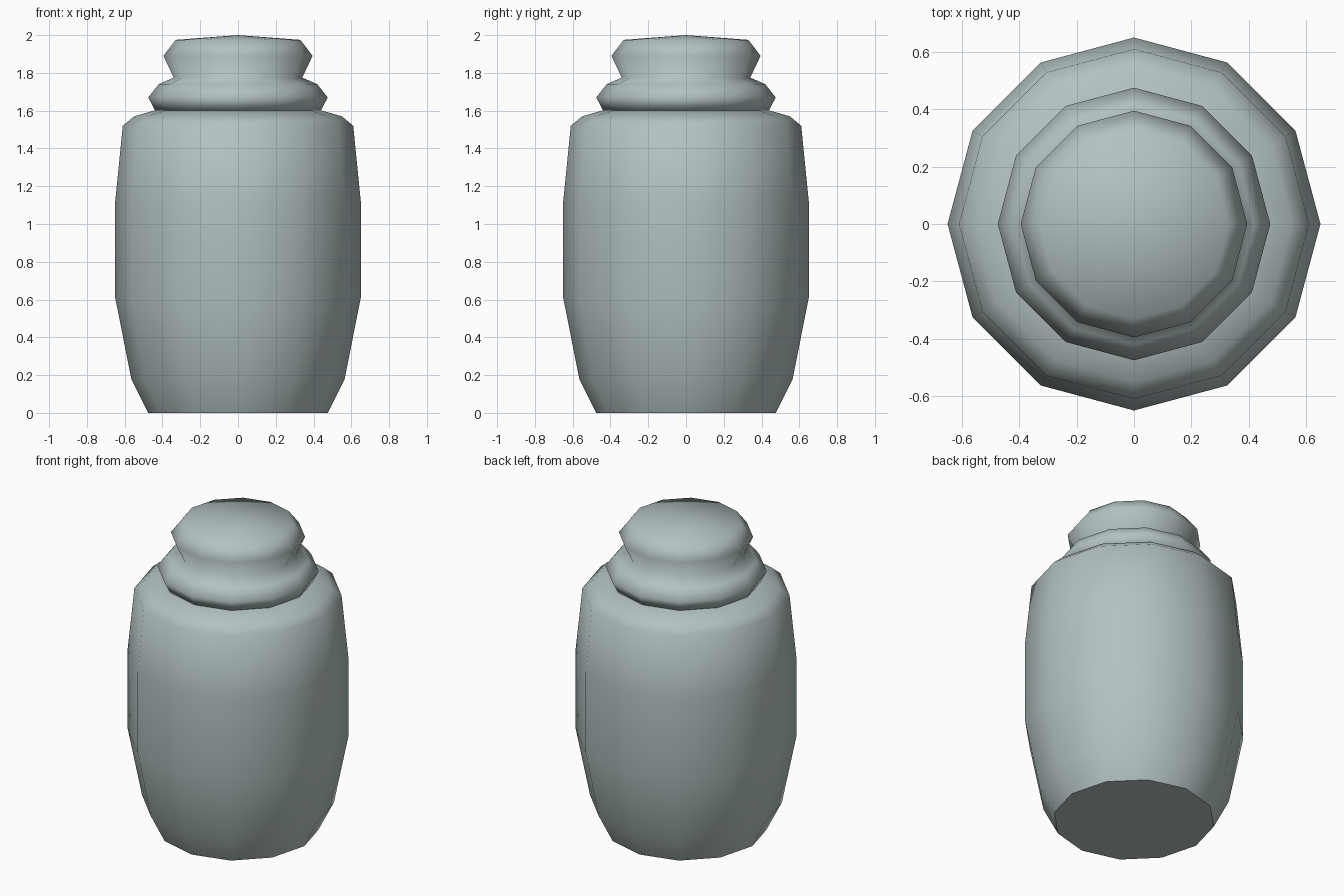
import bpy, bmesh, math

cube = bpy.data.objects.get("Cube")
if cube:
    bpy.data.objects.remove(cube, do_unlink=True)

SIDES = 12

# Single glaze colour
glaze = bpy.data.materials.new("grey green glaze")
glaze.use_nodes = True
COLOUR = (0.45, 0.54, 0.535, 1.0)
glaze.diffuse_color = COLOUR
glaze.node_tree.nodes["Principled BSDF"].inputs["Base Color"].default_value = COLOUR


def lathe(name, profile, apex=None, sharp_angle=180):
    """Turn a (radius, height) profile into a faceted, closed vessel part."""
    bm = bmesh.new()
    rings = []
    for r, z in profile:
        ring = []
        for i in range(SIDES):
            a = math.tau * i / SIDES
            ring.append(bm.verts.new((r * math.cos(a), r * math.sin(a), z)))
        rings.append(ring)
    for low, high in zip(rings, rings[1:]):
        for i in range(SIDES):
            j = (i + 1) % SIDES
            bm.faces.new((low[i], low[j], high[j], high[i]))
    bm.faces.new(rings[0][::-1])
    if apex is None:
        bm.faces.new(rings[-1])
    else:
        tip = bm.verts.new((0, 0, apex))
        for i in range(SIDES):
            bm.faces.new((rings[-1][i], rings[-1][(i + 1) % SIDES], tip))
    # Smooth shading, with hard rims kept sharp
    for face in bm.faces:
        face.smooth = True
    for edge in bm.edges:
        flat_base = all(v.co.z == profile[0][1] for v in edge.verts)
        if flat_base or edge.calc_face_angle(0) > math.radians(sharp_angle):
            edge.smooth = False
    mesh = bpy.data.meshes.new(name)
    bm.to_mesh(mesh)
    bm.free()
    mesh.materials.append(glaze)
    obj = bpy.data.objects.new(name, mesh)
    bpy.context.collection.objects.link(obj)
    return obj


# Barrel-shaped body with a sharp shoulder rim
lathe("jar_body",
      [(0.475, 0), (0.565, 0.18), (0.65, 0.61), (0.65, 1.12),
       (0.61, 1.52), (0.55, 1.57), (0.43, 1.605)],
      sharp_angle=38)

# Lid with a rounded collar, a narrow neck and a flared knob
lathe("jar_lid",
      [(0.44, 1.602), (0.475, 1.67), (0.42, 1.74), (0.34, 1.775),
       (0.395, 1.89), (0.33, 1.975)],
      apex=2.0)
